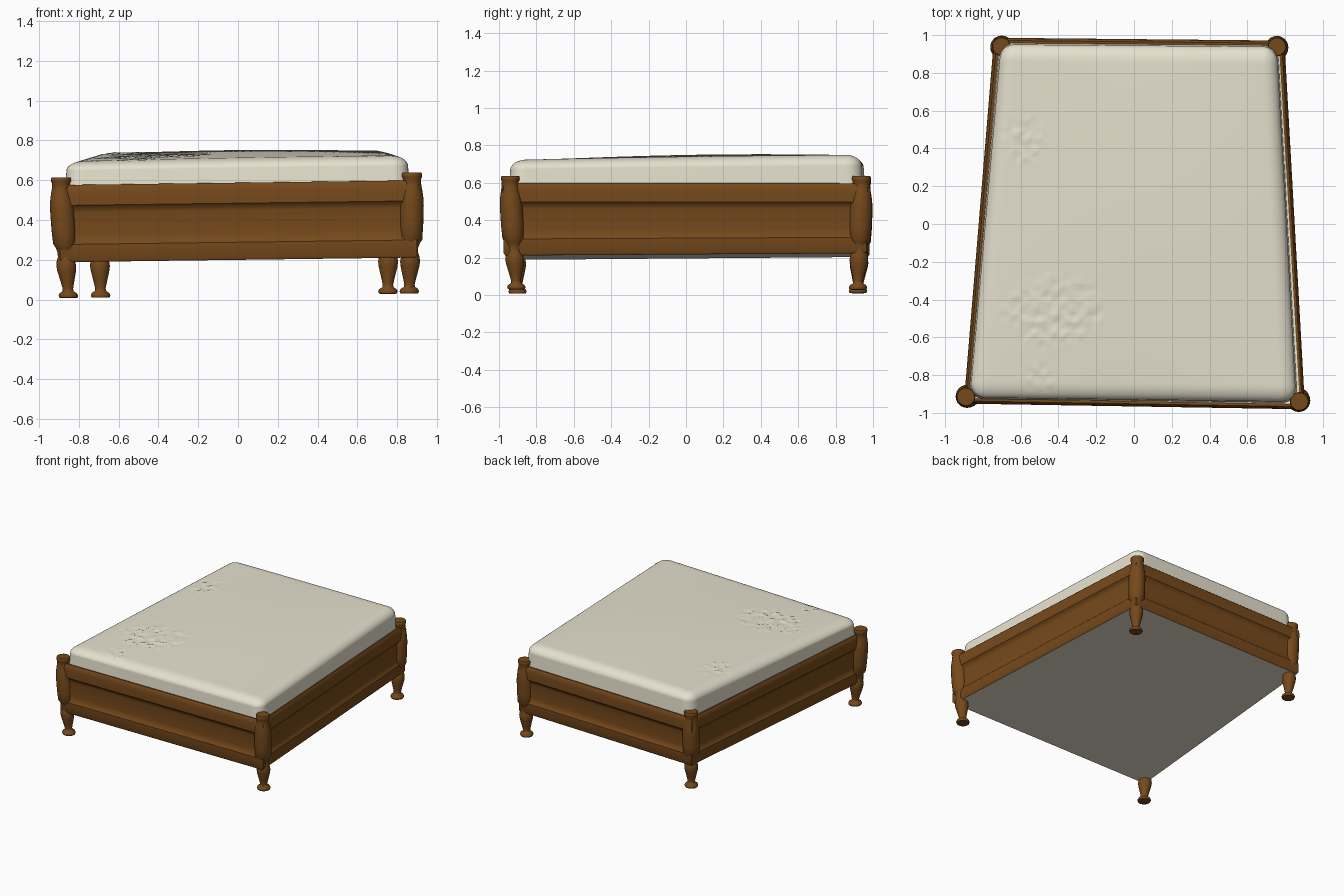
import bpy
import bmesh
from mathutils import Vector, noise
from math import sin, cos, pi

if "Cube" in bpy.data.objects:
    bpy.data.objects.remove(bpy.data.objects["Cube"])


def material(name, rgb):
    m = bpy.data.materials.new(name)
    m.use_nodes = True
    m.diffuse_color = (*rgb, 1)
    bsdf = next(n for n in m.node_tree.nodes if n.type == "BSDF_PRINCIPLED")
    bsdf.inputs["Base Color"].default_value = (*rgb, 1)
    bsdf.inputs["Roughness"].default_value = 0.8
    return m


wood = material("warm brown wood", (0.18, 0.067, 0.011))
cream = material("cream cloth", (0.79, 0.755, 0.62))


def finish(name, bm, mats, angle):
    bmesh.ops.recalc_face_normals(bm, faces=bm.faces)
    me = bpy.data.meshes.new(name)
    bm.to_mesh(me)
    bm.free()
    for m in mats:
        me.materials.append(m)
    ob = bpy.data.objects.new(name, me)
    bpy.context.collection.objects.link(ob)
    bpy.ops.object.select_all(action="DESELECT")
    ob.select_set(True)
    bpy.context.view_layer.objects.active = ob
    bpy.ops.object.shade_smooth_by_angle(angle=angle)


def loft(rings, top_cap):
    """Skin a stack of closed rings, with a bottom cap and an optional top one."""
    bm = bmesh.new()
    loops = [[bm.verts.new(p) for p in ring] for ring in rings]
    n = len(loops[0])
    for a, b in zip(loops, loops[1:]):
        for i in range(n):
            j = (i + 1) % n
            bm.faces.new((a[i], a[j], b[j], b[i]))
    bm.faces.new(loops[0])
    if top_cap:
        bm.faces.new(loops[-1])
    return bm


def lean(x):
    return 0.013 * x


# Frame: moulded side boards swept round a tapering plan, lower at the front
FRAME = [(-0.895, -0.945), (0.90, -0.975), (0.79, 0.965), (-0.735, 0.98)]
BOARD = [(-0.008, 0.206), (0, 0.218), (0, 0.293), (-0.012, 0.308), (-0.015, 0.34),
         (-0.016, 0.45), (-0.011, 0.472), (0.004, 0.486), (0.006, 0.55),
         (0.001, 0.577), (-0.008, 0.587), (-0.022, 0.585), (-0.042, 0.565)]


def frame_ring(off, z):
    dip = 0.007 * max(0, (0.585 - z) / 0.38)
    return [(x + (off if x > 0 else -off), y + (off if y > 0 else -off),
             z + lean(x) + dip * y) for x, y in FRAME]


bm = loft([frame_ring(o, z) for o, z in BOARD], False)
# Cloth on the inner lip and the underside
for face in list(bm.faces)[-5:]:
    face.material_index = 1
finish("bed_frame", bm, [wood, cream], 0.65)

# Corner posts: turned legs, leaning slightly from foot to cap
TURNING = [(0.030, 0.018), (0.045, 0.020), (0.049, 0.030), (0.044, 0.042), (0.028, 0.052),
           (0.026, 0.065), (0.034, 0.10), (0.047, 0.155), (0.050, 0.18), (0.046, 0.205),
           (0.039, 0.225), (0.039, 0.25), (0.046, 0.27), (0.058, 0.29), (0.061, 0.36),
           (0.061, 0.46), (0.058, 0.50), (0.053, 0.53), (0.046, 0.565), (0.045, 0.595),
           (0.050, 0.605), (0.050, 0.62), (0.046, 0.626)]
POSTS = {
    "front_right_post": ((-0.85, -0.90), (-0.890, -0.915)),
    "front_left_post": ((0.86, -0.905), (0.875, -0.940)),
    "back_left_post": ((0.753, 0.918), (0.757, 0.938)),
    "back_right_post": ((-0.69, 0.918), (-0.702, 0.940)),
}
SIDES = 24
for name, (foot, cap) in POSTS.items():
    rings = []
    for r, z in TURNING:
        c = Vector(foot).lerp(Vector(cap), min(1, z / 0.55))
        rings.append([(c.x + r * cos(2 * pi * i / SIDES),
                       c.y + r * sin(2 * pi * i / SIDES), z + lean(c.x))
                      for i in range(SIDES)])
    finish(name, loft(rings, True), [wood], 0.9)

# Mattress: rounded block, tapered, crowned and rumpled in a few patches
CORNERS = [Vector(c) for c in
           ((-0.880, -0.930, 0.691), (0.870, -0.952, 0.723),
            (0.764, 0.950, 0.750), (-0.712, 0.962, 0.738))]
HALF = Vector((0.82, 0.94, 0.10))
ROUND = Vector((0.08, 0.08, 0.05))
RUMPLES = [(-0.58, 0.45, 0.13, 0.14), (-0.42, -0.46, 0.30, 0.22), (-0.5, -0.82, 0.08, 0.08)]


def rumple(x, y):
    amount = 0
    for cx, cy, rx, ry in RUMPLES:
        d = ((x - cx) / rx) ** 2 + ((y - cy) / ry) ** 2
        amount += max(0, 1 - d)
    return 0.011 * min(1, amount * 2) * noise.noise(Vector((x * 30, y * 30, 0)))


bm = bmesh.new()
bmesh.ops.create_cube(bm, size=2)
bmesh.ops.subdivide_edges(bm, edges=bm.edges[:], cuts=99, use_grid_fill=True)
# The hidden underside is left open inside the frame
hidden = [v for v in bm.verts if v.co.z < -0.7]
bmesh.ops.delete(bm, geom=hidden, context="VERTS")
for v in bm.verts:
    p = Vector([a * h for a, h in zip(v.co, HALF)])
    core = Vector([max(r - h, min(h - r, a)) for a, h, r in zip(p, HALF, ROUND)])
    d = p - core
    reach = Vector([a / r for a, r in zip(d, ROUND)]).length
    p = core + d / max(1, reach)
    # Sides draw in slightly towards the top
    draft = 1 - 0.016 * (p.z / HALF.z + 1) / 2
    s, t = p.x / HALF.x * draft, p.y / HALF.y * draft
    fl, fr, br, bl = CORNERS
    plan = fl.lerp(fr, (s + 1) / 2).lerp(bl.lerp(br, (s + 1) / 2), (t + 1) / 2)
    top = plan.z + 0.022 * (1 - s * s) * (1 - t * t)
    z = 0.52 + (p.z / HALF.z + 1) / 2 * (top - 0.52)
    if p.z > 0.09:
        z += rumple(plan.x, plan.y)
    v.co = (plan.x, plan.y, z)
finish("mattress", bm, [cream], 1.2)
